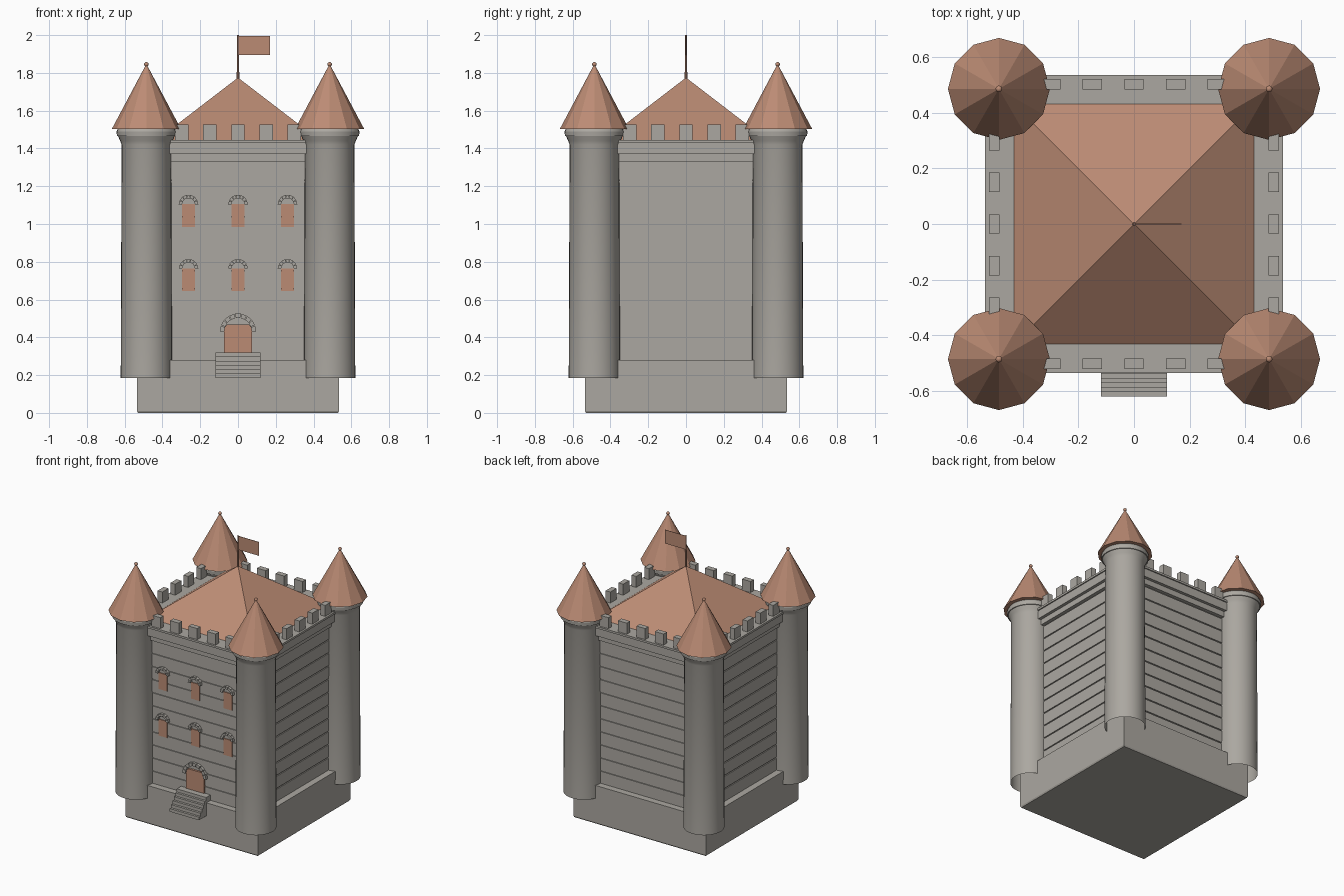
import bpy, bmesh, math
from mathutils import Matrix, Vector

if "Cube" in bpy.data.objects:
    bpy.data.objects.remove(bpy.data.objects["Cube"], do_unlink=True)


def material(name, rgb):
    m = bpy.data.materials.new(name)
    m.use_nodes = True
    m.diffuse_color = (*rgb, 1)
    m.node_tree.nodes["Principled BSDF"].inputs["Base Color"].default_value = (*rgb, 1)
    return m


STONE = material("grey stone", (0.41, 0.39, 0.355))
TILE = material("terracotta", (0.50, 0.26, 0.175))


def finish(name, bm, mat, smooth=False):
    bmesh.ops.recalc_face_normals(bm, faces=bm.faces)
    me = bpy.data.meshes.new(name)
    bm.to_mesh(me)
    bm.free()
    me.materials.append(mat)
    ob = bpy.data.objects.new(name, me)
    bpy.context.collection.objects.link(ob)
    if smooth:
        bpy.ops.object.select_all(action='DESELECT')
        ob.select_set(True)
        bpy.context.view_layer.objects.active = ob
        bpy.ops.object.shade_smooth_by_angle(angle=math.radians(32))
    return ob


def add_box(bm, x, y, z, sx, sy, sz, turn=0):
    """Box by centre and size, turned about the vertical axis of the model."""
    mat = Matrix.Rotation(turn, 4, 'Z') @ Matrix.Translation((x, y, z)) @ Matrix.Diagonal((sx, sy, sz, 1))
    bmesh.ops.create_cube(bm, size=1, matrix=mat)


def loft(name, profile, sides, mat, centre=(0, 0), phase=0, caps=True, smooth=False):
    """Stack of regular polygon rings given as (radius, height)."""
    bm = bmesh.new()
    rings = []
    for r, z in profile:
        rings.append([bm.verts.new((centre[0] + r * math.cos(phase + math.tau * i / sides),
                                    centre[1] + r * math.sin(phase + math.tau * i / sides), z))
                      for i in range(sides)])
    for a, b in zip(rings, rings[1:]):
        for i in range(sides):
            j = (i + 1) % sides
            bm.faces.new((a[i], a[j], b[j], b[i]))
    if caps:
        bm.faces.new(rings[0][::-1])
        bm.faces.new(rings[-1])
    bmesh.ops.remove_doubles(bm, verts=bm.verts, dist=1e-5)
    return finish(name, bm, mat, smooth)


def square(name, profile, mat):
    """Square loft given as (half width, height)."""
    return loft(name, [(h * math.sqrt(2), z) for h, z in profile], 4, mat, phase=math.pi / 4)


def extrude_outline(name, pts, axis, start, depth, mat):
    """Extrude a 2D outline along x (points are y,z) or y (points are x,z)."""
    bm = bmesh.new()
    place = (lambda a, b: (start, a, b)) if axis == 'X' else (lambda a, b: (a, start, b))
    f = bm.faces.new([bm.verts.new(place(a, b)) for a, b in pts])
    geo = bmesh.ops.extrude_face_region(bm, geom=[f])["geom"]
    move = Vector((depth, 0, 0)) if axis == 'X' else Vector((0, depth, 0))
    bmesh.ops.translate(bm, vec=move, verts=[v for v in geo if isinstance(v, bmesh.types.BMVert)])
    return finish(name, bm, mat)


# Plinth, then walls in courses divided by shallow grooves
square("plinth", [(0.53, 0), (0.535, 0.01), (0.535, 0.28)], STONE)
WALL, BOTTOM, TOP, COURSES = 0.487, 0.28, 1.33, 11
step = (TOP - BOTTOM) / COURSES
courses = []
for i in range(COURSES):
    z = BOTTOM + i * step
    courses += [(WALL, z), (WALL, z + step - 0.008),
                (WALL - 0.007, z + step - 0.008), (WALL - 0.007, z + step)]
square("walls", courses, STONE)
square("cornice", [(0.505, 1.33), (0.505, 1.37), (0.527, 1.37), (0.527, 1.43),
                   (0.535, 1.43), (0.535, 1.445)], STONE)

# Merlons along the four sides
bm = bmesh.new()
for side in range(4):
    for i in range(-2, 3):
        add_box(bm, i * 0.149, -0.502, 1.483, 0.07, 0.038, 0.085, side * math.pi / 2)
finish("merlons", bm, STONE)

# Main roof, pole and flag
square("main_roof", [(0.43, 1.445), (0, 1.775)], TILE)
loft("pole_foot", [(0.007, 1.75), (0.006, 1.89)], 8, TILE)
loft("flag_pole", [(0.004, 1.89), (0.004, 2.0)], 8, TILE)
bm = bmesh.new()
add_box(bm, 0.086, 0, 1.945, 0.168, 0.003, 0.1)
finish("flag", bm, TILE)

# Corner towers: open shaft with flared head, cone roof and ball
for ix, sx in (("right", -1), ("left", 1)):
    for iy, sy in (("front", -1), ("back", 1)):
        c = (sx * 0.485, sy * 0.485)
        tag = f"{iy}_{ix}_tower"
        loft(tag + "_shaft", [(0.136, 0.185), (0.131, 1.42), (0.139, 1.44), (0.15, 1.465), (0.156, 1.465),
                              (0.158, 1.49), (0.15, 1.505)], 32, STONE, c, caps=False, smooth=True)
        loft(tag + "_roof", [(0.183, 1.503), (0.004, 1.84)], 12, TILE, c)
        bm = bmesh.new()
        bmesh.ops.create_uvsphere(bm, u_segments=12, v_segments=8, radius=0.012,
                                  matrix=Matrix.Translation((*c, 1.845)))
        finish(tag + "_ball", bm, TILE, True)


def arch(name, x, z, inner, outer, blocks):
    """Half ring of separate wedge stones on the front wall."""
    bm = bmesh.new()
    span = math.pi / blocks
    for i in range(blocks):
        a, b = i * span + 0.02, (i + 1) * span - 0.02
        near, far = [[bm.verts.new((x + r * math.cos(t), y, z + r * math.sin(t)))
                      for r, t in ((inner, a), (outer, a), (outer, b), (inner, b))]
                     for y in (-WALL - 0.02, -WALL + 0.01)]
        bm.faces.new(near)
        bm.faces.new(far)
        for k in range(4):
            m = (k + 1) % 4
            bm.faces.new((near[k], near[m], far[m], far[k]))
    finish(name, bm, STONE)


# Two rows of windows with arches
for row, z in (("lower", 0.645), ("upper", 0.985)):
    for col, x in (("right", -0.262), ("middle", 0), ("left", 0.262)):
        bm = bmesh.new()
        add_box(bm, x, -WALL, z + 0.06, 0.07, 0.012, 0.12)
        finish(f"{row}_{col}_window", bm, TILE)
        arch(f"{row}_{col}_window_arch", x, z + 0.118, 0.034, 0.052, 7)

# Door with arch
extrude_outline("door", [(-0.073, 0.3), (0.073, 0.3), (0.073, 0.45), (0.058, 0.467),
                         (-0.058, 0.467), (-0.073, 0.45)], 'Y', -WALL - 0.008, 0.016, TILE)
arch("door_arch", 0, 0.43, 0.073, 0.096, 9)

# Front steps
outline = [(-0.48, 0.185)]
for i in range(6):
    y = -0.62 + i * 0.0165
    outline += [(y, 0.185 + i * 0.0225), (y, 0.185 + (i + 1) * 0.0225)]
outline.append((-0.48, 0.32))
extrude_outline("front_steps", outline, 'X', -0.119, 0.238, STONE)
